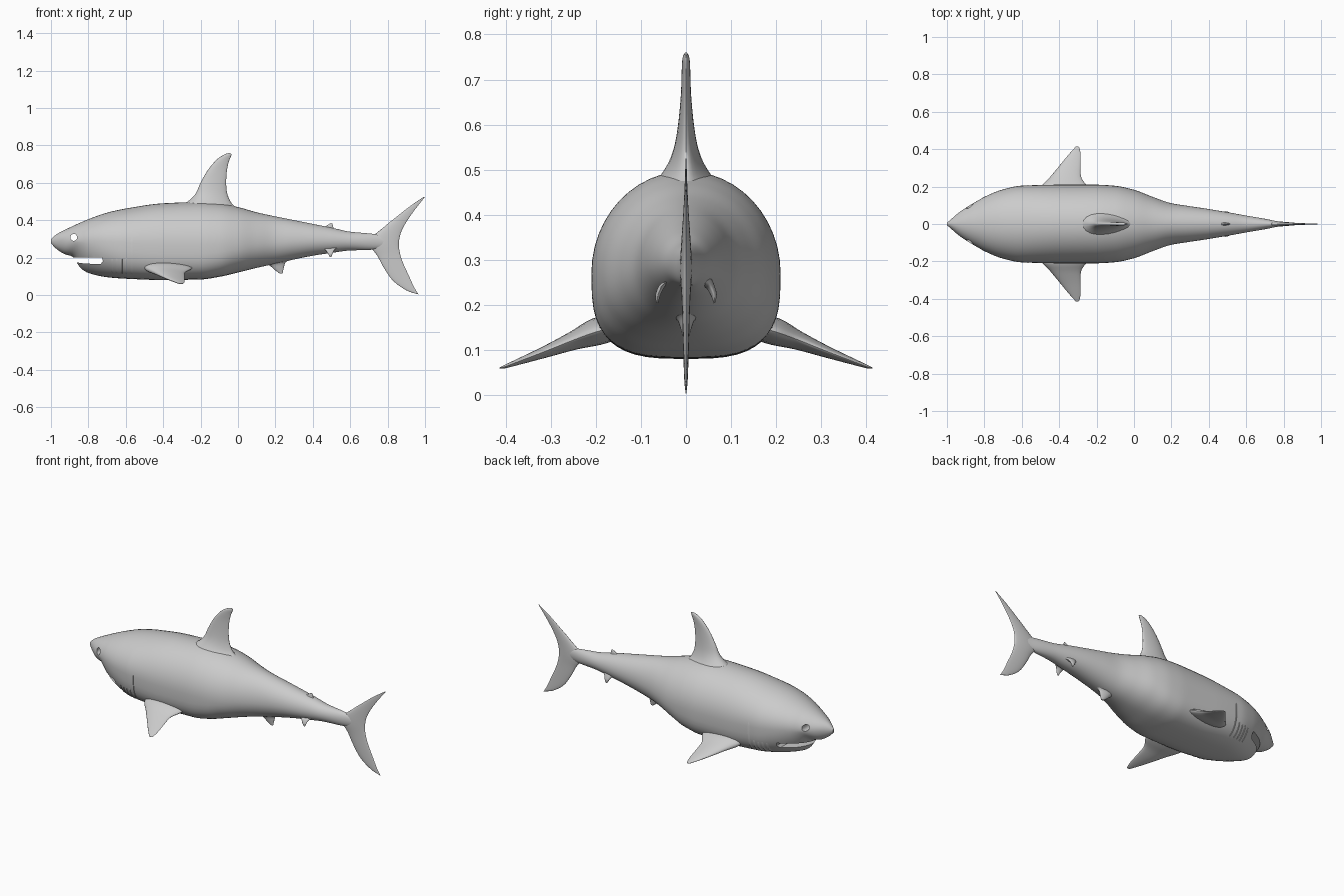
import bpy, bmesh, math
from mathutils import Vector

if "Cube" in bpy.data.objects:
    bpy.data.objects.remove(bpy.data.objects["Cube"])

skin = bpy.data.materials.new("grey skin")
skin.diffuse_color = (0.6, 0.6, 0.6, 1)
skin.use_nodes = True
skin.node_tree.nodes["Principled BSDF"].inputs["Base Color"].default_value = skin.diffuse_color

# Body stations: x, top z, bottom z, half width, widest z, underside exponent
STATIONS = [
    (-1.0, .297, .277, .006, .288, 1.0), (-.975, .321, .250, .028, .288, 1.0),
    (-.93, .346, .220, .066, .290, 1.0), (-.88, .370, .203, .099, .290, 1.2),
    (-.865, .377, .178, .108, .290, 1.4), (-.84, .388, .142, .122, .290, 1.3),
    (-.80, .405, .118, .145, .290, 1.1), (-.70, .440, .095, .185, .285, .85),
    (-.60, .462, .087, .205, .280, .70), (-.40, .490, .080, .210, .270, .65),
    (-.20, .497, .083, .210, .270, .65), (-.10, .490, .097, .204, .270, .70),
    (0, .470, .120, .183, .270, .85), (.10, .442, .145, .145, .275, .95),
    (.20, .420, .167, .111, .280, 1.0), (.30, .400, .190, .095, .288, 1.0),
    (.40, .380, .210, .080, .290, 1.0), (.50, .360, .225, .063, .290, 1.0),
    (.60, .338, .238, .045, .288, 1.0), (.70, .329, .241, .028, .286, 1.0),
    (.77, .320, .250, .014, .285, 1.0), (.84, .290, .270, .004, .280, 1.0)]


def station(x):
    """Smooth interpolation between the body stations."""
    s = STATIONS
    i = 0
    while i < len(s) - 2 and x > s[i + 1][0]:
        i += 1
    h = s[i + 1][0] - s[i][0]
    u = min(1, max(0, (x - s[i][0]) / h))

    def slope(j, k):
        if j == 0 or j == len(s) - 1:
            return (s[i + 1][k] - s[i][k]) / h
        a = (s[j][k] - s[j - 1][k]) / (s[j][0] - s[j - 1][0])
        b = (s[j + 1][k] - s[j][k]) / (s[j + 1][0] - s[j][0])
        return 2 * a * b / (a + b) if a * b > 0 else 0

    return [(1 + 2 * u) * (1 - u) ** 2 * s[i][k] + u * u * (3 - 2 * u) * s[i + 1][k]
            + h * u * (1 - u) ** 2 * slope(i, k) - h * u * u * (1 - u) * slope(i + 1, k)
            for k in range(1, 6)]


def skin_point(x, t, scale=1):
    """Point on the body at angle t, 0 at the side and pi/2 on the back."""
    top, bottom, w, mid, e = station(x)
    c, s = math.cos(t), math.sin(t)
    p = 1 if s >= 0 else e
    y = math.copysign(abs(c) ** p, c) * w
    z = (top - mid) * s if s >= 0 else -(mid - bottom) * abs(s) ** p
    return Vector((x, y * scale, mid + z * scale))


def loft(name, rings, closed=True, smooth=40):
    bm = bmesh.new()
    vs = [[bm.verts.new(p) for p in r] for r in rings]
    n = len(vs[0])
    for a, b in zip(vs, vs[1:]):
        for i in range(n if closed else n - 1):
            j = (i + 1) % n
            bm.faces.new((a[i], a[j], b[j], b[i]))
    if closed:
        bm.faces.new(vs[0])
        bm.faces.new(vs[-1])
    bmesh.ops.recalc_face_normals(bm, faces=bm.faces)
    me = bpy.data.meshes.new(name)
    bm.to_mesh(me)
    bm.free()
    ob = bpy.data.objects.new(name, me)
    bpy.context.collection.objects.link(ob)
    me.materials.append(skin)
    shade(ob, smooth)
    return ob


def shade(ob, angle):
    bpy.ops.object.select_all(action='DESELECT')
    ob.select_set(True)
    bpy.context.view_layer.objects.active = ob
    bpy.ops.object.shade_smooth_by_angle(angle=math.radians(angle))


def fin(name, sections, normal, steps=4):
    """Loft teardrop sections given as (leading point, trailing point, half thickness)."""
    normal = Vector(normal).normalized()
    secs = [(Vector(a), Vector(b), h) for a, b, h in sections]
    rings = []
    for i in range(len(secs) - 1):
        q = [secs[max(i - 1, 0)], secs[i], secs[i + 1], secs[min(i + 2, len(secs) - 1)]]
        for k in range(steps + (i == len(secs) - 2)):
            u = k / steps

            def mix(c):
                a, b, d, e = (v[c] for v in q)
                return b + (d - a) * (u / 2) + (a * 2 - b * 5 + d * 4 - e) * (u * u / 2) \
                    + (b * 3 - a - d * 3 + e) * (u ** 3 / 2)
            lead, trail, h = mix(0), mix(1), max(mix(2), .0008)
            ring = []
            for j in range(24):
                t = 2 * math.pi * j / 24
                f = (1 - math.cos(t)) / 2
                thick = h * math.sin(t) * (1.15 - .45 * f)
                ring.append(lead.lerp(trail, f) + normal * thick)
            rings.append(ring)
    return loft(name, rings, smooth=50)


def flat(points):
    """Sections lying in the centre plane: leading x, z, trailing x, z, half thickness."""
    return [((a, 0, b), (c, 0, d), h) for a, b, c, d, h in points]


# Body
N = 110
xs = [-1 + 1.84 * (i / N) ** 1.25 for i in range(N + 1)]
body = loft("body", [[skin_point(x, 2 * math.pi * k / 48) for k in range(48)] for x in xs])

# Mouth gap and eye openings
mouth = loft("mouth_cutter", [[(x, y, z) for x, z in (
    (-.96, .176), (-.86, .174), (-.82, .168), (-.735, .165), (-.722, .180),
    (-.727, .200), (-.87, .2), (-.96, .2))] for y in (-.4, .4)])
eyes = loft("eye_cutter", [[(-.878 + .018 * math.cos(a), y, .308 + .019 * math.sin(a))
                            for a in [2 * math.pi * k / 16 for k in range(16)]]
                           for y in (-.4, .4)])
for cutter in (mouth, eyes):
    cutter.hide_render = True
    mod = body.modifiers.new("cut", 'BOOLEAN')
    mod.object, mod.operation, mod.solver = cutter, 'DIFFERENCE', 'EXACT'
    bpy.context.view_layer.objects.active = body
    bpy.ops.object.modifier_apply(modifier=mod.name)
    bpy.data.objects.remove(cutter)
shade(body, 40)

# Dorsal fin, flaring into the back
fin("dorsal_fin", flat([
    (-.31, .470, .06, .43, .085), (-.25, .515, -.02, .475, .050),
    (-.222, .55, -.054, .53, .030), (-.2, .60, -.063, .59, .019),
    (-.16, .67, -.06, .66, .012), (-.11, .727, -.05, .71, .010),
    (-.07, .752, -.038, .74, .008), (-.046, .760, -.034, .754, .003)]), (0, 1, 0))

# Tail fin
fin("tail_fin", flat([
    (.994, .525, 1.0, .525, .001), (.92, .475, .945, .455, .003),
    (.85, .420, .90, .39, .006), (.785, .367, .87, .33, .010),
    (.70, .285, .86, .27, .014), (.745, .210, .868, .215, .010),
    (.78, .145, .885, .165, .008), (.83, .075, .915, .10, .006),
    (.90, .025, .94, .045, .004), (.955, .006, .965, .003, .001)]), (0, 1, 0))

# Small fins on the centre line
fin("second_dorsal_fin", flat([
    (.43, .350, .53, .340, .022), (.465, .366, .512, .358, .008),
    (.485, .378, .507, .374, .004), (.495, .384, .503, .383, .001)]), (0, 1, 0))
fin("pelvic_fin", flat([
    (.12, .175, .29, .195, .040), (.165, .160, .255, .175, .020),
    (.195, .135, .245, .145, .010), (.222, .116, .238, .116, .003)]), (0, 1, 0))

for side, s in (("left", -1), ("right", 1)):
    # Pectoral fins
    fin(side + "_pectoral_fin", [
        ((-.50, s * .16, .150), (-.24, s * .16, .150), .030),
        ((-.495, s * .20, .140), (-.25, s * .20, .140), .032),
        ((-.45, s * .25, .120), (-.282, s * .25, .122), .022),
        ((-.40, s * .31, .096), (-.285, s * .31, .098), .014),
        ((-.355, s * .365, .076), (-.285, s * .365, .077), .008),
        ((-.322, s * .402, .063), (-.29, s * .402, .063), .004),
        ((-.312, s * .414, .060), (-.298, s * .414, .060), .001)], (0, s * .35, 1))
    # Paired fins near the tail
    fin(side + "_anal_fin", [
        ((.44, s * .035, .255), (.54, s * .035, .255), .022),
        ((.465, s * .052, .243), (.517, s * .052, .243), .011),
        ((.48, s * .062, .222), (.507, s * .062, .222), .007),
        ((.49, s * .063, .204), (.499, s * .063, .204), .002)], (0, 1, .35))
    # Gill flaps lying on the skin
    for i, (x, t0, t1) in enumerate([(-.68, -.95, -.4), (-.655, -.95, -.35),
                                     (-.63, -.95, -.35), (-.605, -.95, -.3),
                                     (-.575, -.95, .15)]):
        rows = []
        for k in range(17):
            t = t0 + (t1 - t0) * k / 16
            lift = .016 * math.sin(math.pi * k / 16) ** .5
            row = [skin_point(x, t, .998), skin_point(x + .011, t, 1 + lift),
                   skin_point(x + .012, t, .99)]
            rows.append([(p.x, p.y * s, p.z) for p in row])
        loft(f"{side}_gill_{i + 1}", rows, closed=False, smooth=30)
